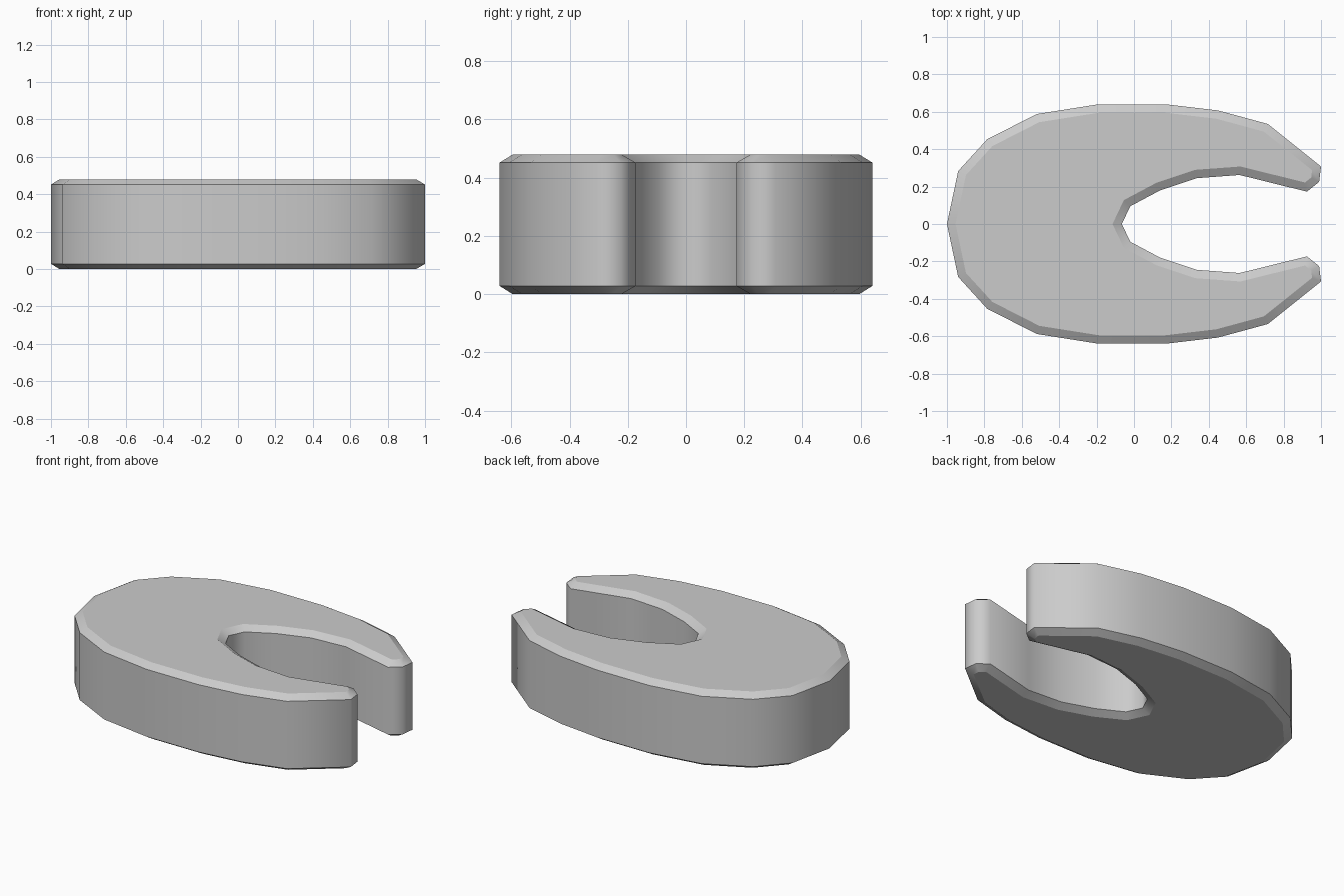
import bpy
import bmesh
from mathutils import Vector

default_cube = bpy.data.objects.get("Cube")
if default_cube:
    bpy.data.objects.remove(default_cube, do_unlink=True)

HEIGHT = 0.48
CHAMFER_IN = 0.045
CHAMFER_UP = 0.028

# Half outline, from the closed end round the tip to the slot bottom
half = [(-1, 0), (-0.94, 0.283), (-0.785, 0.453), (-0.52, 0.588), (-0.19, 0.64),
        (0.17, 0.64), (0.45, 0.607), (0.715, 0.535), (1, 0.307), (0.99, 0.225),
        (0.925, 0.173), (0.565, 0.262), (0.335, 0.245), (0.14, 0.18),
        (-0.02, 0.095), (-0.065, 0)]
mirrored = [(x, -y) for x, y in half[-2:0:-1]]
outline = [Vector(p) for p in reversed(half + mirrored)]  # counter-clockwise


def inset(points, distance):
    """Move every side of a counter-clockwise outline inwards."""
    result = []
    for i, p in enumerate(points):
        before = (p - points[i - 1]).normalized()
        after = (points[(i + 1) % len(points)] - p).normalized()
        n1 = Vector((-before.y, before.x))
        n2 = Vector((-after.y, after.x))
        result.append(p + (n1 + n2) * distance / (1 + n1.dot(n2)))
    return result


# Body: four rings make the bottom chamfer, the wall and the top chamfer
bm = bmesh.new()
small = inset(outline, CHAMFER_IN)
levels = [(small, 0), (outline, CHAMFER_UP),
          (outline, HEIGHT - CHAMFER_UP), (small, HEIGHT)]
rings = [[bm.verts.new((p.x, p.y, z)) for p in pts] for pts, z in levels]
count = len(outline)
for low, high in zip(rings, rings[1:]):
    for i in range(count):
        j = (i + 1) % count
        bm.faces.new((low[i], low[j], high[j], high[i])).smooth = True
bm.faces.new(list(reversed(rings[0])))
bm.faces.new(rings[-1])

# Rims stay crisp while the wall and chamfers run smoothly round
for ring in rings:
    for i in range(count):
        bm.edges.get((ring[i], ring[(i + 1) % count])).smooth = False
bm.normal_update()

mesh = bpy.data.meshes.new("slotted_clip")
bm.to_mesh(mesh)
bm.free()
body = bpy.data.objects.new("slotted_clip", mesh)
bpy.context.collection.objects.link(body)

# Single grey material
grey = bpy.data.materials.new("light grey")
grey.use_nodes = True
colour = (0.6, 0.6, 0.6, 1)
grey.diffuse_color = colour
grey.node_tree.nodes["Principled BSDF"].inputs["Base Color"].default_value = colour
mesh.materials.append(grey)
